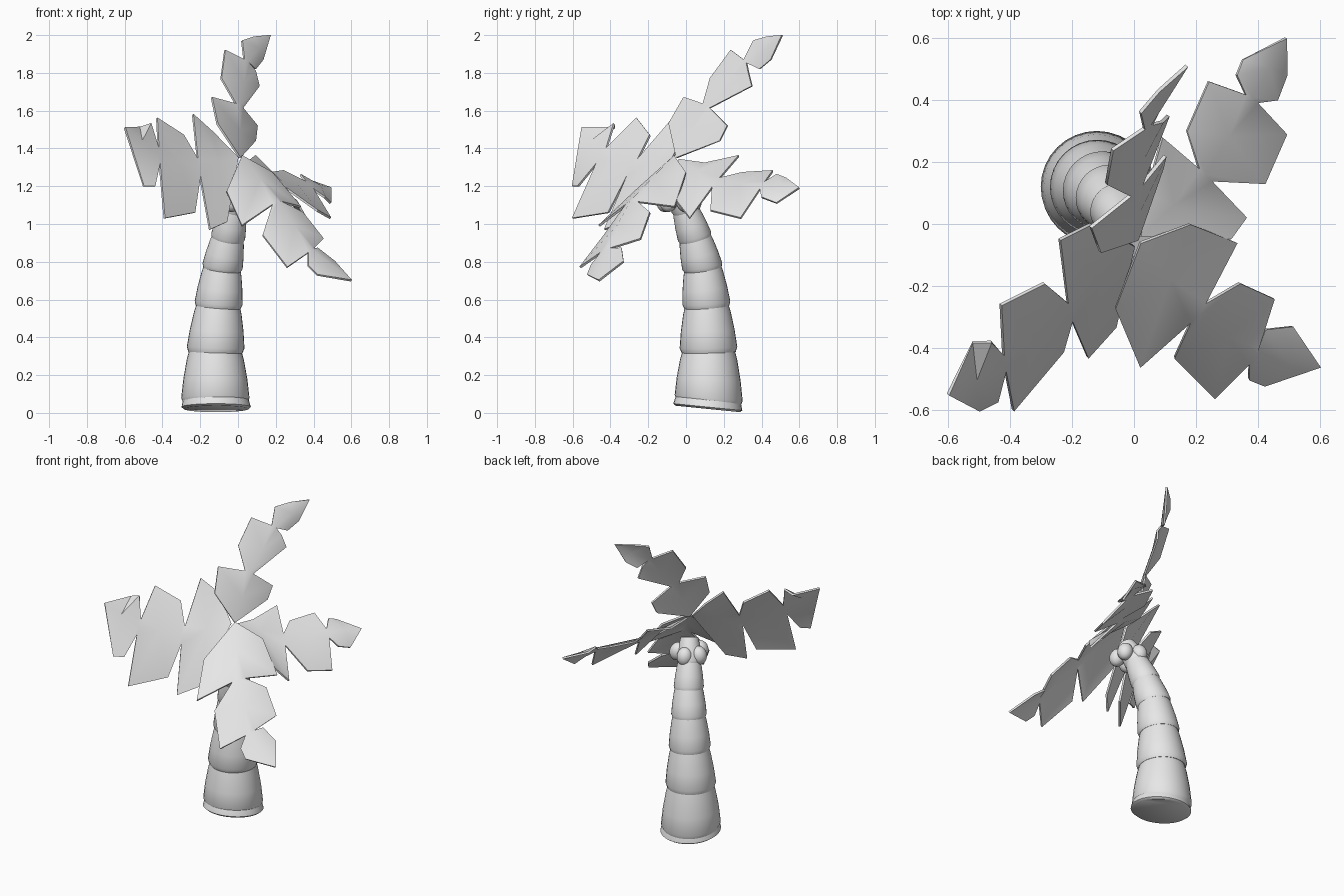
import bpy, bmesh, math
from mathutils import Vector

cube = bpy.data.objects.get("Cube")
if cube:
    bpy.data.objects.remove(cube)

grey = bpy.data.materials.new("light_grey")
grey.use_nodes = True
grey.diffuse_color = (0.8, 0.8, 0.8, 1)
grey.node_tree.nodes["Principled BSDF"].inputs["Base Color"].default_value = grey.diffuse_color


def finish(name, bm, thickness=0, angle=40):
    """Turn a bmesh into a named, shaded object, optionally thickened."""
    bmesh.ops.recalc_face_normals(bm, faces=bm.faces)
    mesh = bpy.data.meshes.new(name)
    bm.to_mesh(mesh)
    bm.free()
    mesh.materials.append(grey)
    obj = bpy.data.objects.new(name, mesh)
    bpy.context.collection.objects.link(obj)
    bpy.ops.object.select_all(action="DESELECT")
    obj.select_set(True)
    bpy.context.view_layer.objects.active = obj
    if thickness:
        solid = obj.modifiers.new("thickness", "SOLIDIFY")
        solid.thickness = thickness
        solid.offset = 0
        bpy.ops.object.modifier_apply(modifier=solid.name)
    bpy.ops.object.shade_smooth_by_angle(angle=math.radians(angle))
    return obj


def points(rows):
    """Coordinates are written in hundredths of a unit."""
    return [Vector(row) / 100 for row in rows]


def palm_leaf(name, spine, left, right):
    """Three notched lobes along a spine; each side has a shoulder and a corner per lobe."""
    bm = bmesh.new()
    spine = [bm.verts.new(p) for p in points(spine)]
    middles = [bm.verts.new((a.co + b.co) / 2) for a, b in zip(spine, spine[1:])]
    for side in (left, right):
        edge = [bm.verts.new(p) for p in points(side)]
        notch = None
        for i, middle in enumerate(middles):
            start, end = spine[i], spine[i + 1]
            shoulder, corner = edge[2 * i], edge[2 * i + 1]
            bm.faces.new([v for v in (start, notch, shoulder, middle) if v])
            bm.faces.new((middle, shoulder, corner))
            is_last = i == len(middles) - 1
            notch = None if is_last else bm.verts.new(end.co.lerp(corner.co, 0.15))
            bm.faces.new([v for v in (middle, corner, notch, end) if v])
    return finish(name, bm, thickness=0.012, angle=50)


# Trunk: stacked flared sections following a bent axis
def trunk_section(name, low, high, r_low, r_high, tilt_low, tilt_high, sides=32):
    bm = bmesh.new()
    profile = ((0, 0.93), (0.1, 1.0), (0.45, 0.96), (0.8, 0.88), (1, 0.8))
    rings = []
    for t, scale in profile:
        radius = scale * (r_low + (r_high - r_low) * t)
        axis = tilt_low.lerp(tilt_high, t).normalized()
        turn = Vector((0, 0, 1)).rotation_difference(axis)
        centre = low.lerp(high, t)
        rings.append([bm.verts.new(centre + turn @ Vector((
            radius * math.cos(math.tau * k / sides),
            radius * math.sin(math.tau * k / sides), 0))) for k in range(sides)])
    for a, b in zip(rings, rings[1:]):
        for k in range(sides):
            n = (k + 1) % sides
            bm.faces.new((a[k], a[n], b[n], b[k]))
    bm.faces.new(rings[0])
    bm.faces.new(rings[-1])
    return finish(name, bm)


axis_points = points([(-12, 12, 5), (-12, 12, 32), (-10.5, 11, 56), (-8.5, 9, 76),
                      (-5.5, 5, 92), (-2.5, 0, 107), (1, -5, 119)])
radii = (0.182, 0.154, 0.128, 0.108, 0.092, 0.075, 0.06)
tilts = [Vector((0, 0.1, 1))]
for a, b in zip(axis_points, axis_points[2:]):
    tilts.append((b - a).normalized())
tilts.append(tilts[-1])
for i in range(len(axis_points) - 1):
    trunk_section(f"trunk_section_{i + 1}", axis_points[i], axis_points[i + 1] + tilts[i + 1] * 0.02,
                  radii[i], radii[i + 1] * 1.1, tilts[i], tilts[i + 1])
trunk_section("trunk_foot", Vector((-0.115, 0.115, 0.021)), Vector((-0.12, 0.12, 0.12)),
              0.184, 0.18, tilts[0], tilts[0])

# Coconuts in a ring under the leaves
for k in range(5):
    angle = math.tau * k / 5 + 0.5
    bm = bmesh.new()
    bmesh.ops.create_uvsphere(bm, u_segments=20, v_segments=12, radius=0.048)
    nut = finish(f"coconut_{k + 1}", bm)
    nut.scale.z = 1.2
    nut.location = (0.075 * math.cos(angle), -0.04 + 0.075 * math.sin(angle), 1.12)
    nut.rotation_euler = (0.25 * math.sin(angle), -0.25 * math.cos(angle), 0)

# Leaves
palm_leaf("upper_leaf",
          spine=[(1, -5, 135), (1, 11, 163), (5, 32, 186), (17, 51, 200)],
          left=[(-11, -9, 153), (-14, -1, 167), (-9, 13, 177), (-7, 24, 192), (2, 36, 197), (8, 43, 199)],
          right=[(9, 18, 144), (10, 22, 152), (11, 35, 173), (9, 33, 181), (9, 39, 182), (13, 45, 187)])
palm_leaf("front_leaf",
          spine=[(2, -6, 136), (21, -29, 112), (39, -43, 86), (60, -46, 70)],
          left=[(-6, -27, 117), (2, -46, 99), (13, -43, 94), (26, -56, 77), (37, -50, 78), (42, -52, 73)],
          right=[(18, 0, 127), (33, -6, 109), (34, -19, 106), (45, -24, 92), (42, -34, 87), (51, -33, 80)])
palm_leaf("right_leaf",
          spine=[(0, -7, 135), (-21, -29, 130), (-42, -45, 137), (-60, -55, 151)],
          left=[(-14, 0, 149), (-24, -5, 158), (-29, -19, 147), (-43, -26, 156), (-46, -38, 153), (-52, -38, 151)],
          right=[(-6, -33, 101), (-15, -43, 97), (-23, -41, 106), (-39, -60, 103), (-44, -57, 120), (-50, -60, 120)])
palm_leaf("back_left_leaf",
          spine=[(2, -4, 134), (23, 16, 122), (38, 41, 121), (49, 60, 119)],
          left=[(4, 10, 132), (9, 28, 136), (17, 30, 127), (24, 46, 128), (33, 48, 126), (35, 53, 124)],
          right=[(31, -5, 112), (36, 2, 103), (42, 13, 107), (49, 29, 103), (46, 40, 114), (49, 48, 111)])
